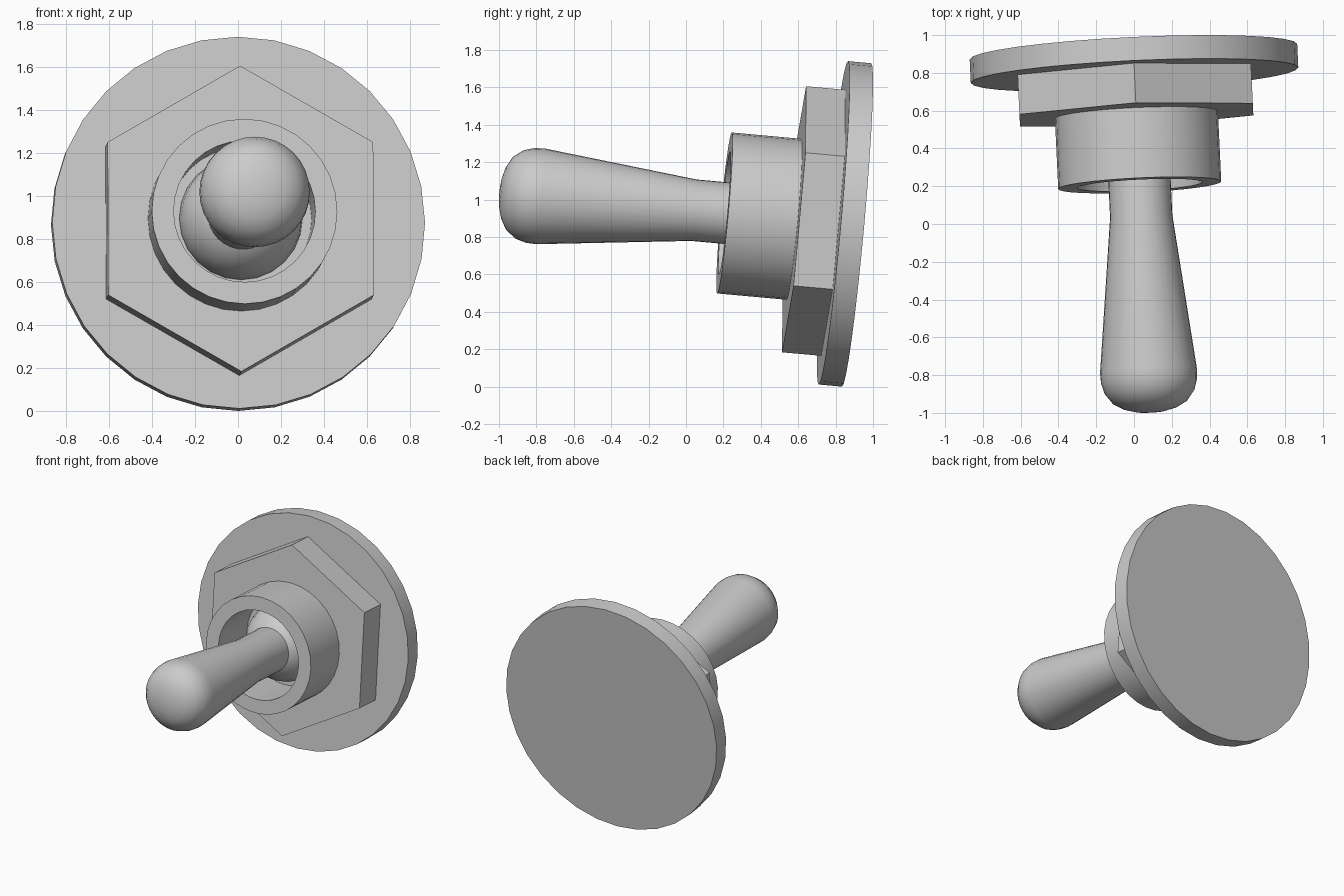
import bpy, bmesh, math
from mathutils import Vector, Matrix

if "Cube" in bpy.data.objects:
    bpy.data.objects.remove(bpy.data.objects["Cube"])

# Common tilted axis of the whole switch: local z runs from the back plate to the lever tip
n = Vector((0.047, -0.995, 0.09)).normalized()
x_axis = Vector((0, 0, 1)).cross(n).normalized()
y_axis = n.cross(x_axis)
FRAME = Matrix((x_axis, y_axis, n)).transposed().to_4x4()
FRAME.translation = (-0.003, 0.912, 0.865)


def lathe(name, profile, sides, ring=False):
    """Turn (distance, radius) points about the axis; a ring closes on itself, others get caps."""
    bm = bmesh.new()
    loops = []
    for s, r in profile:
        angles = [math.pi / 2 + 2 * math.pi * i / sides for i in range(sides)]
        loops.append([bm.verts.new((r * math.cos(a), r * math.sin(a), s)) for a in angles])
    pairs = list(zip(loops, loops[1:]))
    if ring:
        pairs.append((loops[-1], loops[0]))
    else:
        bm.faces.new(loops[0][::-1])
        bm.faces.new(loops[-1])
    for a, b in pairs:
        for i in range(sides):
            j = (i + 1) % sides
            bm.faces.new((a[i], a[j], b[j], b[i]))
    bmesh.ops.recalc_face_normals(bm, faces=bm.faces)
    bm.transform(FRAME)
    return finish(name, bm)


def finish(name, bm):
    mesh = bpy.data.meshes.new(name)
    bm.to_mesh(mesh)
    bm.free()
    obj = bpy.data.objects.new(name, mesh)
    bpy.context.collection.objects.link(obj)
    bpy.ops.object.select_all(action='DESELECT')
    obj.select_set(True)
    bpy.context.view_layer.objects.active = obj
    bpy.ops.object.shade_smooth_by_angle(angle=math.radians(35))
    return obj


# Round back plate and hexagonal nut
lathe("back_plate", [(0, 0.868), (0.125, 0.868)], 32)
lathe("hex_nut", [(0.125, 0.714), (0.336, 0.714)], 6)

# Hollow bushing around the pivot
lathe("bushing", [(0.336, 0.432), (0.71, 0.432), (0.71, 0.33), (0.336, 0.33)], 32, ring=True)

# Pivot ball inside the bushing
bm = bmesh.new()
bmesh.ops.create_uvsphere(bm, u_segments=24, v_segments=14, radius=0.287)
bm.transform(FRAME @ Matrix.Translation((0, 0, 0.345)))
finish("pivot_ball", bm)

# Flared lever with rounded tip
lathe("lever", [(0.45, 0.165), (0.876, 0.165), (1.70, 0.257), (1.755, 0.254), (1.81, 0.238),
                (1.865, 0.197), (1.897, 0.14), (1.914, 0.075), (1.919, 0.02)], 32)
